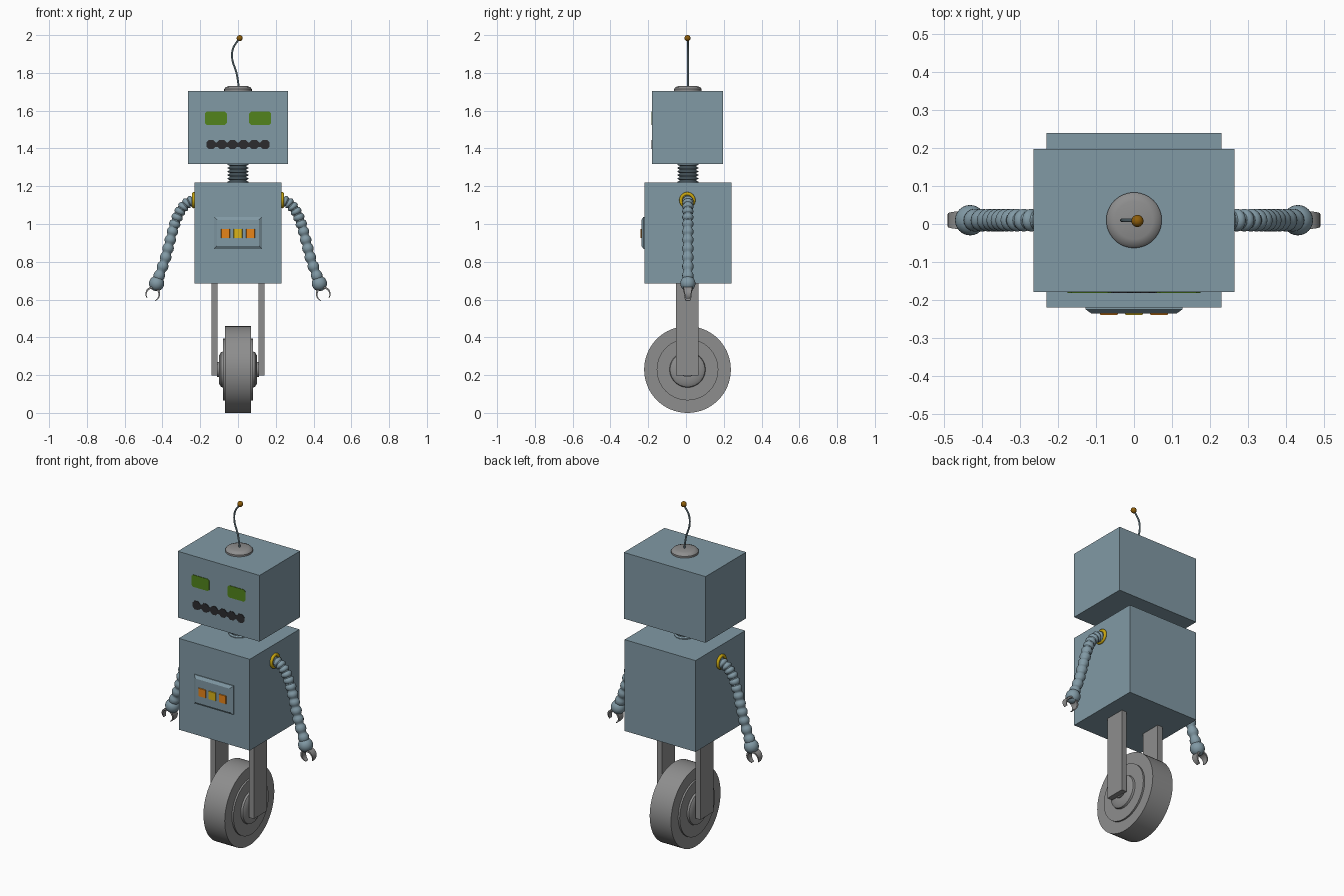
import bpy, bmesh, math
from mathutils import Vector, Matrix

if "Cube" in bpy.data.objects:
    bpy.data.objects.remove(bpy.data.objects["Cube"])

CY = 0.01  # y of the robot's centre line


def mat(name, r, g, b):
    m = bpy.data.materials.new(name)
    m.diffuse_color = (r, g, b, 1)
    m.use_nodes = True
    m.node_tree.nodes["Principled BSDF"].inputs["Base Color"].default_value = m.diffuse_color
    return m


BLUE = mat("blue grey paint", 0.22, 0.32, 0.375)
GREY = mat("grey metal", 0.27, 0.27, 0.27)
GREEN = mat("green eye", 0.085, 0.23, 0.012)
BLACK = mat("dark mouth", 0.025, 0.025, 0.028)
GOLD = mat("gold ring", 0.58, 0.38, 0.005)
BROWN = mat("amber ball", 0.27, 0.11, 0.003)
ORANGE = mat("orange button", 0.82, 0.24, 0.01)
YELLOW = mat("yellow button", 0.7, 0.45, 0.01)


def finish(name, bm, material, smooth=True):
    bmesh.ops.recalc_face_normals(bm, faces=bm.faces)
    me = bpy.data.meshes.new(name)
    bm.to_mesh(me)
    bm.free()
    ob = bpy.data.objects.new(name, me)
    bpy.context.collection.objects.link(ob)
    me.materials.append(material)
    if smooth:
        bpy.ops.object.select_all(action='DESELECT')
        ob.select_set(True)
        bpy.context.view_layer.objects.active = ob
        bpy.ops.object.shade_smooth_by_angle(angle=math.radians(35))
    return ob


def skin(bm, rings, closed=False):
    """Bridge successive vertex rings with quads, cap the ends."""
    loops = [[bm.verts.new(p) for p in ring] for ring in rings]
    n = len(loops[0])
    pairs = list(zip(loops, loops[1:])) + ([(loops[-1], loops[0])] if closed else [])
    for a, b in pairs:
        for i in range(n):
            bm.faces.new((a[i], a[(i + 1) % n], b[(i + 1) % n], b[i]))
    if not closed:
        bm.faces.new(loops[0])
        bm.faces.new(loops[-1])


def box(name, lo, hi, material):
    bm = bmesh.new()
    bmesh.ops.create_cube(bm, size=1)
    for v in bm.verts:
        v.co = [l + (c + 0.5) * (h - l) for c, l, h in zip(v.co, lo, hi)]
    return finish(name, bm, material, False)


def lathe(name, profile, centre, axis, material, n=48, closed=False):
    """Spin (offset, radius) pairs around the x or z axis."""
    rings = []
    for d, r in profile:
        ring = []
        for i in range(n):
            c, s = r * math.cos(math.tau * i / n), r * math.sin(math.tau * i / n)
            ring.append(Vector(centre) + Vector((d, c, s) if axis == 'x' else (c, s, d)))
        rings.append(ring)
    bm = bmesh.new()
    skin(bm, rings, closed)
    return finish(name, bm, material)


def sample(pts, n):
    """Catmull-Rom samples through (x, z) points."""
    p = [Vector(q) for q in pts]
    p = [2 * p[0] - p[1]] + p + [2 * p[-1] - p[-2]]
    out = []
    for k in range(n + 1):
        t = k / n * (len(p) - 3)
        i = min(int(t), len(p) - 4)
        t -= i
        a, b, c, d = p[i:i + 4]
        out.append(0.5 * (2 * b + (c - a) * t + (2 * a - 5 * b + 4 * c - d) * t * t
                          + (3 * b - a - 3 * c + d) * t ** 3))
    return out


def tube(name, path, radius, material, n=16):
    """Sweep a circle along a path in the xz plane; radius depends on the step."""
    rings = []
    for k, p in enumerate(path):
        t = (path[min(k + 1, len(path) - 1)] - path[max(k - 1, 0)]).normalized()
        side, r = Vector((-t.y, 0, t.x)), radius(k)
        rings.append([Vector((p.x, CY, p.y)) + side * r * math.cos(math.tau * i / n)
                      + Vector((0, r * math.sin(math.tau * i / n), 0)) for i in range(n)])
    bm = bmesh.new()
    skin(bm, rings)
    return finish(name, bm, material)


def ball(name, centre, r, material):
    bm = bmesh.new()
    bmesh.ops.create_uvsphere(bm, u_segments=24, v_segments=14, radius=r,
                              matrix=Matrix.Translation(centre))
    return finish(name, bm, material)


def plate(bm, outline, back, front, shrink=1.0):
    """Raised plate on the front; outline is (x, z) points, front edge may shrink."""
    c = sum((Vector(p) for p in outline), Vector((0, 0))) / len(outline)
    tip = [c + (Vector(p) - c) * shrink for p in outline]
    skin(bm, [[(p[0], back, p[1]) for p in outline], [(p[0], front, p[1]) for p in tip]])


def rect(x, z, w, h, c=0.0):
    """Rectangle with chamfered corners."""
    w, h = w / 2, h / 2
    if not c:
        return [(x - w, z - h), (x + w, z - h), (x + w, z + h), (x - w, z + h)]
    return [(x - w + c, z - h), (x + w - c, z - h), (x + w, z - h + c), (x + w, z + h - c),
            (x + w - c, z + h), (x - w + c, z + h), (x - w, z + h - c), (x - w, z - h + c)]


# Head, body and ribbed neck
box("head", (-0.265, -0.179, 1.317), (0.265, 0.197, 1.705), BLUE)
box("body", (-0.23, -0.22, 0.685), (0.23, 0.24, 1.22), BLUE)
ribs = [0.045, 0.055, 0.055, 0.045]
tube("neck", [Vector((0, 1.215 + 0.107 * k / 23)) for k in range(24)],
     lambda k: ribs[k % 4], BLUE, 32)

# Eyes and mouth, thin plates on the face
for side, s in (("left", -1), ("right", 1)):
    bm = bmesh.new()
    plate(bm, rect(s * 0.117, 1.56, 0.116, 0.07, 0.01), -0.177, -0.182)
    finish(side + "_eye", bm, GREEN, False)
bm = bmesh.new()
plate(bm, rect(0, 1.42, 0.33, 0.024), -0.177, -0.181)
for i in range(6):
    x = -0.143 + 0.0572 * i
    plate(bm, rect(x, 1.421, 0.05, 0.05, 0.014), -0.177, -0.182)
finish("mouth", bm, BLACK, False)

# Chest panel with three buttons
bm = bmesh.new()
skin(bm, [[(x, y, z) for x, z in rect(0, 0.953, w, h)] for y, w, h in
          ((-0.215, 0.254, 0.17), (-0.225, 0.254, 0.17), (-0.236, 0.222, 0.138))])
finish("chest_panel", bm, BLUE, False)
for i, m in ((-1, ORANGE), (0, YELLOW), (1, ORANGE)):
    bm = bmesh.new()
    plate(bm, rect(i * 0.066, 0.95, 0.048, 0.05), -0.234, -0.24, 0.92)
    finish("button_%d" % (i + 2), bm, m, False)

# Antenna
lathe("antenna_base", [(-0.005, 0.073), (0.01, 0.073), (0.019, 0.066), (0.025, 0.05)],
      (0, CY, 1.705), 'z', GREY)
tube("antenna_wire", sample([(0.005, 1.72), (-0.008, 1.80), (-0.03, 1.87), (-0.026, 1.93),
                             (0.008, 1.983)], 32), lambda k: 0.005, BLUE, 10)
ball("antenna_ball", (0.009, CY - 0.002, 1.984), 0.016, BROWN)

# Arms: shoulder ring, beaded arm, wrist ball and open claw
ARM = [(0.22, 1.125), (0.265, 1.113), (0.305, 1.07), (0.335, 1.0), (0.36, 0.91),
       (0.387, 0.81), (0.425, 0.705)]
BEAD = [0.023, 0.028, 0.030, 0.030, 0.028, 0.023]
for side, s in (("left", -1), ("right", 1)):
    ring = [(0.009 * math.cos(a * math.tau / 12), 0.034 + 0.009 * math.sin(a * math.tau / 12))
            for a in range(12)]
    lathe(side + "_shoulder_ring", ring, (s * 0.235, CY - 0.003, 1.126), 'x', GOLD, 32, True)
    tube(side + "_arm", sample([(s * x, z) for x, z in ARM], 77),
         lambda k: BEAD[k % 6], BLUE)
    ball(side + "_wrist", (s * 0.431, CY, 0.685), 0.040, BLUE)
    rings = []
    for k in range(25):
        f = k / 24 * 2 - 1
        a = math.radians(108 + 145 * f)      # centred on the wrist direction
        taper = 1 - f * f
        half, inner = 0.011 + 0.013 * taper, 0.036 - 0.008 * taper
        u = Vector((s * math.cos(a), 0, math.sin(a)))
        c = Vector((s * 0.451, CY, 0.63))
        rings.append([c + u * r + Vector((0, y, 0)) for r, y in
                      ((inner, -half), (0.039, -half), (0.039, half), (inner, half))])
    bm = bmesh.new()
    skin(bm, rings)
    finish(side + "_claw", bm, GREY)

    # Fork leg beside the wheel
    x0, x1 = sorted((s * 0.108, s * 0.14))
    box(side + "_fork", (x0, -0.053, 0.197), (x1, 0.067, 0.69), GREY)

# Wheel with stepped rim, hub and axle
half = [(0.069, 0.2295), (0.069, 0.163), (0.079, 0.163), (0.079, 0.095), (0.09, 0.092),
        (0.1, 0.075), (0.1, 0.04), (0.11, 0.04)]
lathe("wheel", [(-x, r) for x, r in reversed(half)] + half, (0, 0.008, 0.2295), 'x', GREY, 64)
